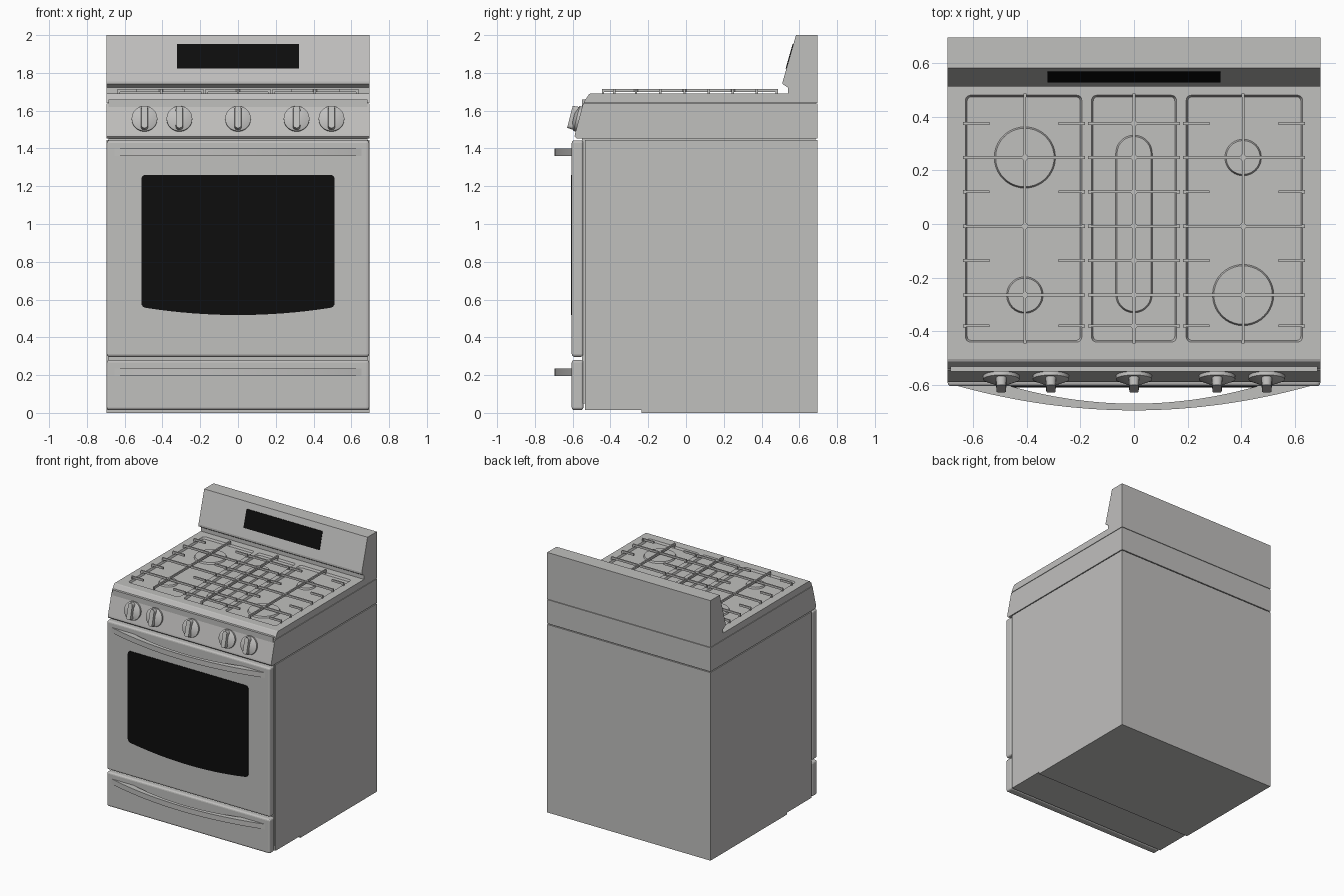
import bpy, bmesh, math
from mathutils import Matrix, Vector

cube = bpy.data.objects.get("Cube")
if cube:
    bpy.data.objects.remove(cube, do_unlink=True)


def material(name, rgb):
    m = bpy.data.materials.new(name)
    m.use_nodes = True
    m.diffuse_color = (*rgb, 1)
    m.node_tree.nodes["Principled BSDF"].inputs["Base Color"].default_value = (*rgb, 1)
    return m


STEEL = material("brushed grey", (0.53, 0.525, 0.515))
BLACK = material("black glass", (0.004, 0.004, 0.004))
AXES = {"x": lambda a, b, t: (t, a, b),
        "y": lambda a, b, t: (a, t, b),
        "z": lambda a, b, t: (a, b, t)}


def finish(name, bm, mat=STEEL, bevel=0):
    bmesh.ops.recalc_face_normals(bm, faces=bm.faces)
    mesh = bpy.data.meshes.new(name)
    bm.to_mesh(mesh)
    bm.free()
    mesh.materials.append(mat)
    ob = bpy.data.objects.new(name, mesh)
    bpy.context.collection.objects.link(ob)
    if bevel:
        mod = ob.modifiers.new("edge rounding", "BEVEL")
        mod.width, mod.segments, mod.limit_method = bevel, 3, "ANGLE"
    return ob


def add_prism(bm, pts, axis, lo, hi, inset=None):
    """Extrude a closed outline along an axis; inset = outline for the low end."""
    put = AXES[axis]
    a = [bm.verts.new(put(*p, lo)) for p in (inset or pts)]
    b = [bm.verts.new(put(*p, hi)) for p in pts]
    bm.faces.new(a)
    bm.faces.new(b)
    for i in range(len(a)):
        j = (i + 1) % len(a)
        bm.faces.new((a[i], a[j], b[j], b[i]))
    return a + b


def prism(name, pts, axis, lo, hi, mat=STEEL, bevel=0, inset=None):
    bm = bmesh.new()
    add_prism(bm, pts, axis, lo, hi, inset)
    return finish(name, bm, mat, bevel)


def rect(x0, x1, y0, y1):
    return [(x0, y0), (x1, y0), (x1, y1), (x0, y1)]


def round_rect(x0, x1, y0, y1, r, n=5):
    pts = []
    corners = [(x1 - r, y1 - r), (x0 + r, y1 - r), (x0 + r, y0 + r), (x1 - r, y0 + r)]
    for q, (cx, cy) in enumerate(corners):
        for i in range(n + 1):
            t = math.pi / 2 * (q + i / n)
            pts.append((cx + r * math.cos(t), cy + r * math.sin(t)))
    return pts


W = 0.695

# Cabinet, with a shallow toe step under the front
prism("cabinet", [(-0.535, 0.015), (-0.235, 0.015), (-0.235, 0), (W, 0),
                  (W, 1.446), (-0.535, 1.446)], "x", -W, W)
prism("seam_core", rect(-0.55, W - 0.01, 0.05, 1.66), "x", -W + 0.01, W - 0.01)

# Sloped control panel
prism("control_panel", [(-0.58, 1.453), (-0.59, 1.463), (-0.588, 1.475), (-0.545, 1.637),
                        (W, 1.637), (W, 1.453)], "x", -W, W)

# Cooktop with three sunken pans
cooktop = prism("cooktop", [(-0.541, 1.641), (-0.535, 1.655), (-0.513, 1.688), (-0.503, 1.692),
                            (W, 1.692), (W, 1.641)], "x", -W, W)
FLOOR = 1.677
PANS = [(-0.64, -0.183), (-0.17, 0.17), (0.183, 0.64)]
cutters = bmesh.new()
for x0, x1 in PANS:
    add_prism(cutters, round_rect(x0, x1, -0.452, 0.492, 0.025), "z", FLOOR, 1.72,
              round_rect(x0 + 0.018, x1 - 0.018, -0.434, 0.474, 0.015))
cutter = finish("pan_cutter", cutters)
cutter.hide_render = True
mod = cooktop.modifiers.new("pans", "BOOLEAN")
mod.operation, mod.object, mod.solver = "DIFFERENCE", cutter, "EXACT"
bpy.context.view_layer.objects.active = cooktop
bpy.ops.object.modifier_apply(modifier="pans")
bpy.data.objects.remove(cutter, do_unlink=True)

# Backguard with display
prism("backguard", [(0.54, 1.69), (0.54, 1.722), (0.512, 1.74), (0.512, 1.755), (0.582, 2),
                    (W, 2), (W, 1.69)], "x", -W, W)
face_y = lambda z: 0.512 + (z - 1.755) * 0.07 / 0.245
prism("display", [(face_y(1.822) - 0.004, 1.822), (face_y(1.952) - 0.004, 1.952),
                  (face_y(1.952) + 0.004, 1.952), (face_y(1.822) + 0.004, 1.822)],
      "x", -0.323, 0.323, BLACK)

# Oven door and storage drawer
prism("oven_door", rect(-W, W, 0.297, 1.443), "y", -0.605, -0.543, bevel=0.014)
prism("drawer", rect(-W, W, 0.015, 0.28), "y", -0.605, -0.543, bevel=0.014)

# Window with a bowed lower edge
window = round_rect(-0.512, 0.512, 0.56, 1.26, 0.022)
bow = [(-0.47 + 0.94 * i / 16, 0.56) for i in range(17)]
window = window[:18] + bow + window[18:]
window = [(x, z - 0.042 * (1 - (x / 0.512) ** 2) if z < 0.9 else z) for x, z in window]
prism("oven_window", window, "y", -0.609, -0.604, BLACK)


# Bowed crescent handles
def handle(name, z0, z1):
    n = 32
    steps = [2 * i / n - 1 for i in range(n + 1)]
    outer = [(0.665 * s, -0.695 + 0.093 * s * s) for s in steps]
    inner = [(0.47 * s, -0.67 + 0.068 * s * s) for s in reversed(steps)]
    return prism(name, outer + inner, "z", z0, z1)


handle("door_handle", 1.36, 1.4)
handle("drawer_handle", 0.195, 0.235)

# Control knobs: dished disc with a raised grip
for i, x in enumerate((-0.495, -0.31, 0, 0.31, 0.495)):
    bm = bmesh.new()
    for r1, r2, near, far in ((0.068, 0.068, 0, 0.014), (0.068, 0.03, 0.014, 0.03)):
        bmesh.ops.create_cone(bm, cap_ends=True, segments=32, radius1=r1, radius2=r2,
                              depth=far - near,
                              matrix=Matrix.Rotation(math.pi / 2, 4, "X")
                              @ Matrix.Translation((0, 0, (near + far) / 2)))
    add_prism(bm, round_rect(-0.022, 0.022, -0.064, 0.064, 0.02), "y", -0.05, 0,
              round_rect(-0.017, 0.017, -0.06, 0.06, 0.015))
    bm.transform(Matrix.Translation((x, -0.566, 1.555)) @ Matrix.Rotation(-0.25, 4, "X"))
    finish(f"knob_{i + 1}", bm)


# Burner caps
def burner(name, x, y, rx, ry):
    r = min(rx, ry)
    outline = round_rect(x - rx, x + rx, y - ry, y + ry, r - 0.0005, 10)
    top = round_rect(x - rx + 0.006, x + rx - 0.006, y - ry + 0.006, y + ry - 0.006,
                     r - 0.0065, 10)
    prism(name, outline, "z", FLOOR + 0.012, FLOOR - 0.002, inset=top)


for sx, name in ((-1, "right"), (1, "left")):
    burner(f"{name}_rear_burner", 0.407 * sx, 0.248, *[0.115 if sx < 0 else 0.069] * 2)
    burner(f"{name}_front_burner", 0.407 * sx, -0.265, *[0.069 if sx < 0 else 0.115] * 2)
burner("oval_burner", 0, 0, 0.069, 0.332)

# Grates: spine, cross bars, short fingers and feet
ROWS = (0.375, 0.248, 0.12, -0.008, -0.136, -0.265, -0.38)
H = 0.005


def grate(name, cx, x0, x1, full_rows):
    bm = bmesh.new()

    def bar(a0, a1, b0, b1, z0=1.699, z1=1.715):
        add_prism(bm, rect(a0, a1, b0, b1), "z", z0, z1)

    bar(cx - H, cx + H, -0.445, 0.485)
    for y in (-0.44, 0.48):
        bar(cx - 0.006, cx + 0.006, y - 0.006, y + 0.006, FLOOR, 1.715)
    for i, y in enumerate(ROWS):
        if i in full_rows:
            bar(x0, x1, y - H, y + H)
            d = 0.016
            add_prism(bm, [(cx + d, y), (cx, y + d), (cx - d, y), (cx, y - d)],
                      "z", 1.699, 1.7152)
        else:
            bar(x0, x0 + 0.1, y - H, y + H)
            bar(x1 - 0.1, x1, y - H, y + H)
        for x in (x0 + 0.006, x1 - 0.006):
            bar(x - 0.006, x + 0.006, y - 0.006, y + 0.006, FLOOR, 1.715)
    finish(name, bm)


grate("right_grate", -0.407, -0.638, -0.182, (1, 3, 5))
grate("middle_grate", 0, -0.172, 0.172, range(7))
grate("left_grate", 0.407, 0.182, 0.638, (1, 3, 5))

# Smooth shading on rounded parts, sharp edges kept
bpy.ops.object.select_all(action="DESELECT")
for ob in bpy.context.collection.objects:
    if ob.type == "MESH" and any(k in ob.name for k in ("handle", "knob", "burner")):
        ob.select_set(True)
        bpy.context.view_layer.objects.active = ob
bpy.ops.object.shade_smooth_by_angle(angle=math.radians(30))
bpy.ops.object.select_all(action="DESELECT")
